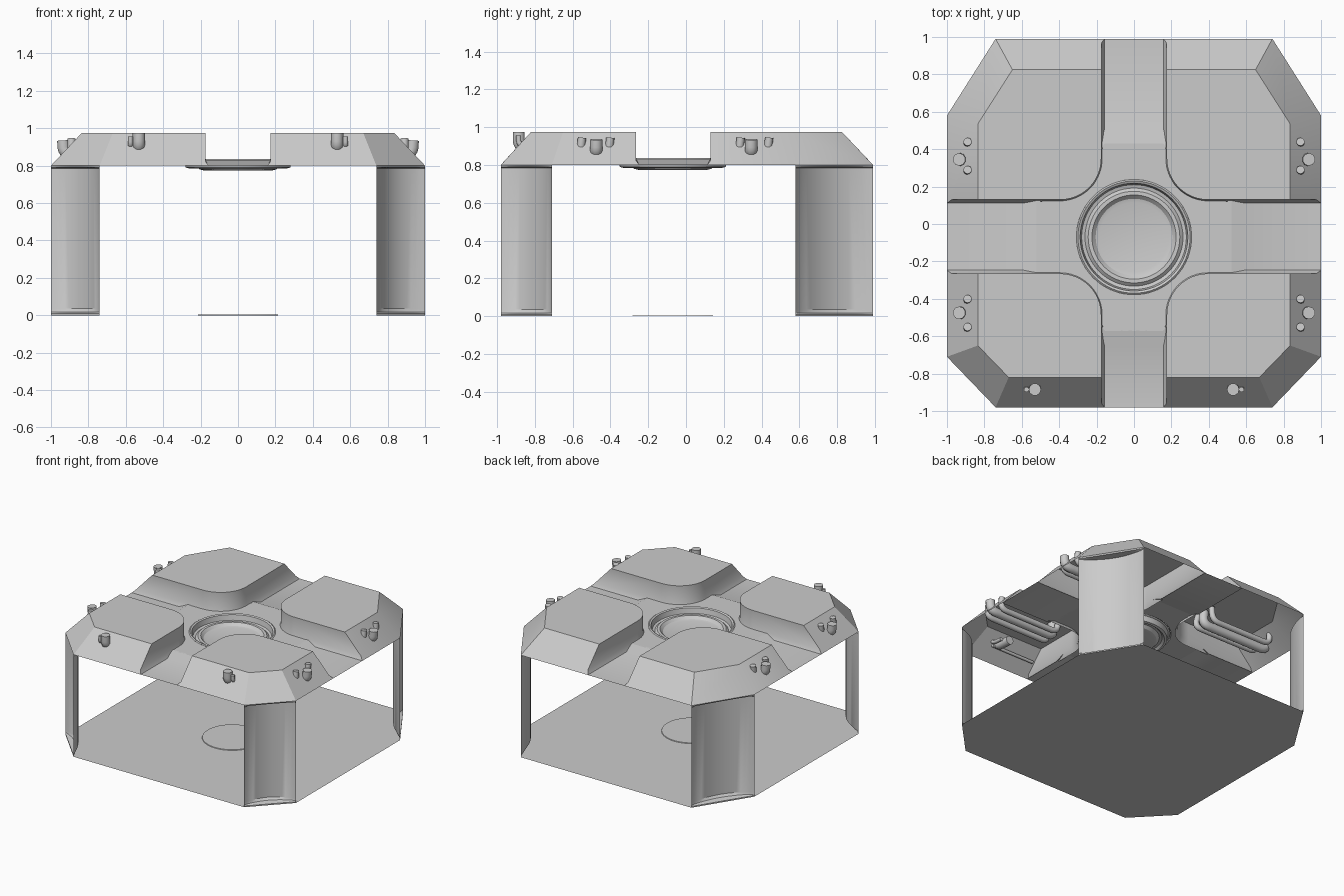
import bpy, bmesh, math
from mathutils import Vector

if "Cube" in bpy.data.objects:
    bpy.data.objects.remove(bpy.data.objects["Cube"])

CY = -0.07                      # centre of the cross channels and hatch
ROOF, EAVE, DECK = 0.975, 0.80, 0.83
# per side (back / front): rim y, roof edge y, rim corner y, roof corner x, roof corner y, channel wall y
SIDES = {1: (0.99, 0.825, 0.58, 0.65, 0.535, 0.13),
         -1: (-0.98, -0.82, -0.71, 0.67, -0.65, -0.265)}


def make(name, verts, faces, smooth=True):
    me = bpy.data.meshes.new(name)
    me.from_pydata([tuple(v) for v in verts], [], faces)
    ob = bpy.data.objects.new(name, me)
    bpy.context.collection.objects.link(ob)
    bm = bmesh.new()
    bm.from_mesh(me)
    bmesh.ops.remove_doubles(bm, verts=bm.verts, dist=1e-5)
    bmesh.ops.recalc_face_normals(bm, faces=bm.faces)
    if sum(f.normal.z * f.calc_area() for f in bm.faces) < -1e-6:
        bmesh.ops.reverse_faces(bm, faces=bm.faces)
    bm.to_mesh(me)
    bm.free()
    if smooth:
        bpy.ops.object.select_all(action='DESELECT')
        ob.select_set(True)
        bpy.context.view_layer.objects.active = ob
        bpy.ops.object.shade_smooth_by_angle(angle=math.radians(30))
    return ob


def loft(name, rows, closed=False, cap=False):
    n = len(rows[0])
    verts = [v for r in rows for v in r]
    faces = []
    for i in range(len(rows) - 1):
        for j in range(n if closed else n - 1):
            k = (j + 1) % n
            faces.append((i * n + j, i * n + k, (i + 1) * n + k, (i + 1) * n + j))
    if cap:
        faces.append(tuple(range((len(rows) - 1) * n, len(rows) * n)))
    return make(name, verts, faces)


def ring(r, z, n=64):
    return [(r * math.cos(2 * math.pi * i / n), CY + r * math.sin(2 * math.pi * i / n), z) for i in range(n)]


def pipe(name, pts, radius, bend=0.06):
    """Round tube through the points with rounded elbows."""
    pts = [Vector(p) for p in pts]
    path = [pts[0]]
    for a, b, c in zip(pts, pts[1:], pts[2:]):
        s = b + (a - b).normalized() * min(bend, (a - b).length * 0.5)
        e = b + (c - b).normalized() * min(bend, (c - b).length * 0.5)
        for i in range(7):
            t = i / 6
            path.append(s * (1 - t) ** 2 + b * 2 * t * (1 - t) + e * t * t)
    path.append(pts[-1])
    cu = bpy.data.curves.new(name, 'CURVE')
    cu.dimensions = '3D'
    cu.bevel_depth, cu.bevel_resolution, cu.use_fill_caps = radius, 3, True
    sp = cu.splines.new('POLY')
    sp.points.add(len(path) - 1)
    for p, v in zip(sp.points, path):
        p.co = (*v, 1)
    bpy.context.collection.objects.link(bpy.data.objects.new(name, cu))


# floor plate and inlaid disc
floor = []
for sy in (1, -1):
    rim, _, cyr = SIDES[sy][:3]
    q = [(-1, cyr, 0), (-0.74, rim, 0), (0.74, rim, 0), (1, cyr, 0)]
    floor += q if sy == 1 else q[::-1]
make("floor", floor, [tuple(range(8))], False)
loft("floor_disc", [ring(0.215, 0.0), ring(0.213, 0.005)], True, True)


def block(name, sx, sy):
    """Hollow roof quadrant: flat top, sloped outside, rounded channel wall."""
    rim, ytop, cyr, cx, cy, c = SIDES[sy]
    ax, ay, r = 0.395, c + 0.22 * sy, 0.22

    def arc(rad, z):
        return [(sx * (ax - rad * math.cos(t)), ay - sy * rad * math.sin(t), z)
                for t in [math.pi / 2 * i / 12 for i in range(13)]]
    roof = [(sx * 0.175, ytop, ROOF)] + arc(r, ROOF) + [
        (sx * 0.835, c, ROOF), (sx * 0.835, cy, ROOF), (sx * cx, ytop, ROOF)]
    top = roof[:15]
    # channel wall: upright, with a small flare at the foot
    mid = [(sx * 0.175, ytop + (rim - ytop) * 0.86, 0.825)] + arc(r, 0.84) + [(sx * 0.975, c, 0.825)]
    foot = [(sx * 0.158, rim, EAVE)] + arc(r + 0.018, EAVE) + [(sx, c - sy * 0.018, EAVE)]
    low = [foot[14], (sx, cyr, EAVE), (sx * 0.74, rim, EAVE), foot[0]]
    verts = roof + mid + foot + low
    faces = [tuple(range(17))]
    for i in range(14):
        faces.append((i, i + 1, 17 + i + 1, 17 + i))
        faces.append((17 + i, 17 + i + 1, 32 + i + 1, 32 + i))
    # outer slopes
    faces += [(14, 15, 48, 47, 31), (15, 16, 49, 48), (16, 0, 17, 50, 49)]
    make(name, verts, faces)


# curved corner wall, bowed inwards, closing back to the rim at top and bottom
def corner_wall(name, sx, sy):
    rim, cyr = SIDES[sy][0], SIDES[sy][2]
    p, q = Vector((sx * 0.74, rim, 0)), Vector((sx, cyr, 0))
    d = q - p
    n = Vector((-d.y, d.x, 0)).normalized()
    if n.dot(p) > 0:
        n = -n
    rows = []
    for z, k in ((0, 0), (0.01, 0.0), (0.018, 0.75), (0.035, 1), (0.785, 1), (0.79, 0.1), (0.80, 0)):
        row = []
        for i in range(17):
            u = i / 16
            row.append(p + d * u + n * (0.06 * k * math.sin(math.pi * u) ** 0.8) + Vector((0, 0, z)))
        rows.append(row)
    loft(name, rows)


for sy, yn in ((1, "back"), (-1, "front")):
    for sx, xn in ((1, "right"), (-1, "left")):
        block(f"roof_block_{yn}_{xn}", sx, sy)
        corner_wall(f"corner_wall_{yn}_{xn}", sx, sy)
        # pipes under each block, their ends poking out through the side slope
        ys = (0.28, 0.345, 0.43) if sy == 1 else (-0.56, -0.475, -0.41)
        for i, y in enumerate(ys):
            big = i == 1
            pipe(f"pipe_{yn}_{xn}_{i}",
                 [(sx * 0.36, y, 0.96), (sx * (0.33 + 0.02 * i), y, 0.86),
                  (sx * (0.93 if big else 0.89), y, 0.86),
                  (sx * (0.935 if big else 0.89), y + (0 if big else 0.01), 0.935 if big else 0.945)],
                 0.034 if big else 0.022)

# upright pipe elbows and thin rail on the front slope
for sx, xn in ((1, "right"), (-1, "left")):
    pipe(f"front_elbow_{xn}", [(sx * 0.53, -0.885, 0.975), (sx * 0.53, -0.885, 0.89), (sx * 0.53, -0.74, 0.88)], 0.033)
    pipe(f"front_small_elbow_{xn}", [(sx * 0.575, -0.885, 0.955), (sx * 0.575, -0.885, 0.90), (sx * 0.575, -0.78, 0.89)], 0.014)
    pipe(f"front_rail_{xn}", [(sx * 0.2, -0.885, 0.885), (sx * 0.57, -0.885, 0.885)], 0.012)


# raised deck round the hatch, trimmed to the rounded channel walls
def deck_reach(a):
    t = 0.315
    while t < 1:
        x, y = abs(t * math.cos(a)), abs(t * math.sin(a))
        inside = x > 0.17 and y > 0.193
        if inside and x < 0.395 and y < 0.418:
            inside = math.hypot(x - 0.395, y - 0.418) < 0.225
        if inside or x > 0.52 or y > 0.50:
            break
        t += 0.002
    return t


N = 144
ang = [2 * math.pi * i / N for i in range(N)]
outer = [(deck_reach(a) * math.cos(a), CY + deck_reach(a) * math.sin(a), DECK) for a in ang]
loft("centre_deck", [outer, ring(0.308, DECK, N)], True)

# channel arms: ramp from the deck down to the eave
for s, xn, yn, yend in ((1, "right", "back", 0.99), (-1, "left", "front", -0.98)):
    loft(f"channel_{xn}", [[(s * x, CY - 0.195, z), (s * x, CY + 0.195, z)]
                           for x, z in ((0.50, DECK), (0.52, DECK), (0.59, EAVE), (1.0, EAVE))])
    loft(f"channel_{yn}", [[(-0.172, y, z), (0.172, y, z)]
                           for y, z in ((CY + s * 0.48, DECK), (CY + s * 0.50, DECK), (CY + s * 0.58, EAVE), (yend, EAVE))])

# stepped round hatch dish
loft("hatch_dish", [ring(r, z) for r, z in ((0.308, 0.83), (0.300, 0.836), (0.288, 0.83), (0.280, 0.79),
                                            (0.262, 0.785), (0.245, 0.80), (0.225, 0.80), (0.205, 0.78), (0.185, 0.775))],
     True, True)
